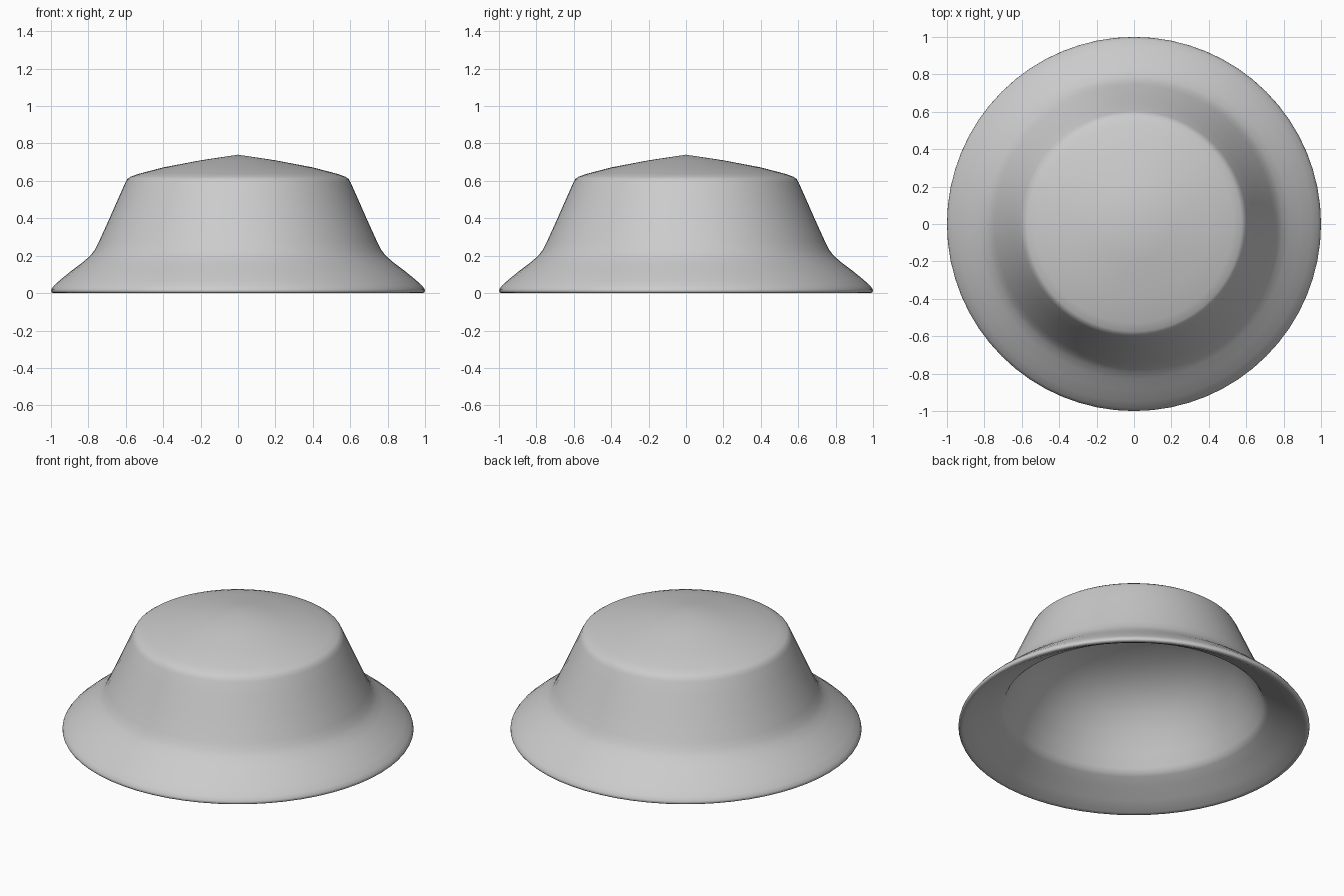
import bpy, bmesh
from math import sin, cos, tau

if "Cube" in bpy.data.objects:
    bpy.data.objects.remove(bpy.data.objects["Cube"])

SEGMENTS = 64

# Outer cloth profile (radius, height), from crown tip down to the brim edge
outer = [(0.0, 0.74), (0.2, 0.71), (0.4, 0.672),
         (0.53, 0.638), (0.575, 0.622), (0.592, 0.61), (0.604, 0.588), (0.64, 0.507),
         (0.69, 0.393), (0.745, 0.272), (0.766, 0.231), (0.79, 0.2), (0.83, 0.165),
         (0.89, 0.12), (0.95, 0.071), (0.985, 0.039), (0.998, 0.021)]
# Rolled brim edge, then the lining rising to a rounded dome inside the crown
inner = [(1.0, 0.011), (0.996, 0.003), (0.985, 0.0), (0.97, 0.004), (0.9, 0.042),
         (0.82, 0.09), (0.765, 0.122), (0.748, 0.136), (0.735, 0.158), (0.7, 0.235),
         (0.64, 0.345), (0.58, 0.43), (0.51, 0.5), (0.42, 0.56), (0.32, 0.6),
         (0.2, 0.63), (0.1, 0.642), (0.0, 0.645)]


def lathe(name, profile):
    """Spin a profile about z into a closed smooth shell."""
    bm = bmesh.new()
    rings = []
    for r, z in profile:
        n = SEGMENTS if r > 0 else 1
        rings.append([bm.verts.new((r * cos(tau * i / n), r * sin(tau * i / n), z))
                      for i in range(n)])
    for a, b in zip(rings, rings[1:]):
        for i in range(SEGMENTS):
            j = (i + 1) % SEGMENTS
            corners = [a[i % len(a)], b[i % len(b)], b[j % len(b)], a[j % len(a)]]
            bm.faces.new(list(dict.fromkeys(corners)))
    bmesh.ops.recalc_face_normals(bm, faces=bm.faces[:])
    for f in bm.faces:
        f.smooth = True
    mesh = bpy.data.meshes.new(name)
    bm.to_mesh(mesh)
    bm.free()
    obj = bpy.data.objects.new(name, mesh)
    bpy.context.collection.objects.link(obj)
    return obj


# Bucket hat: crown, sloping brim and hollow inside in one shell
lathe("bucket_hat", outer + inner)
